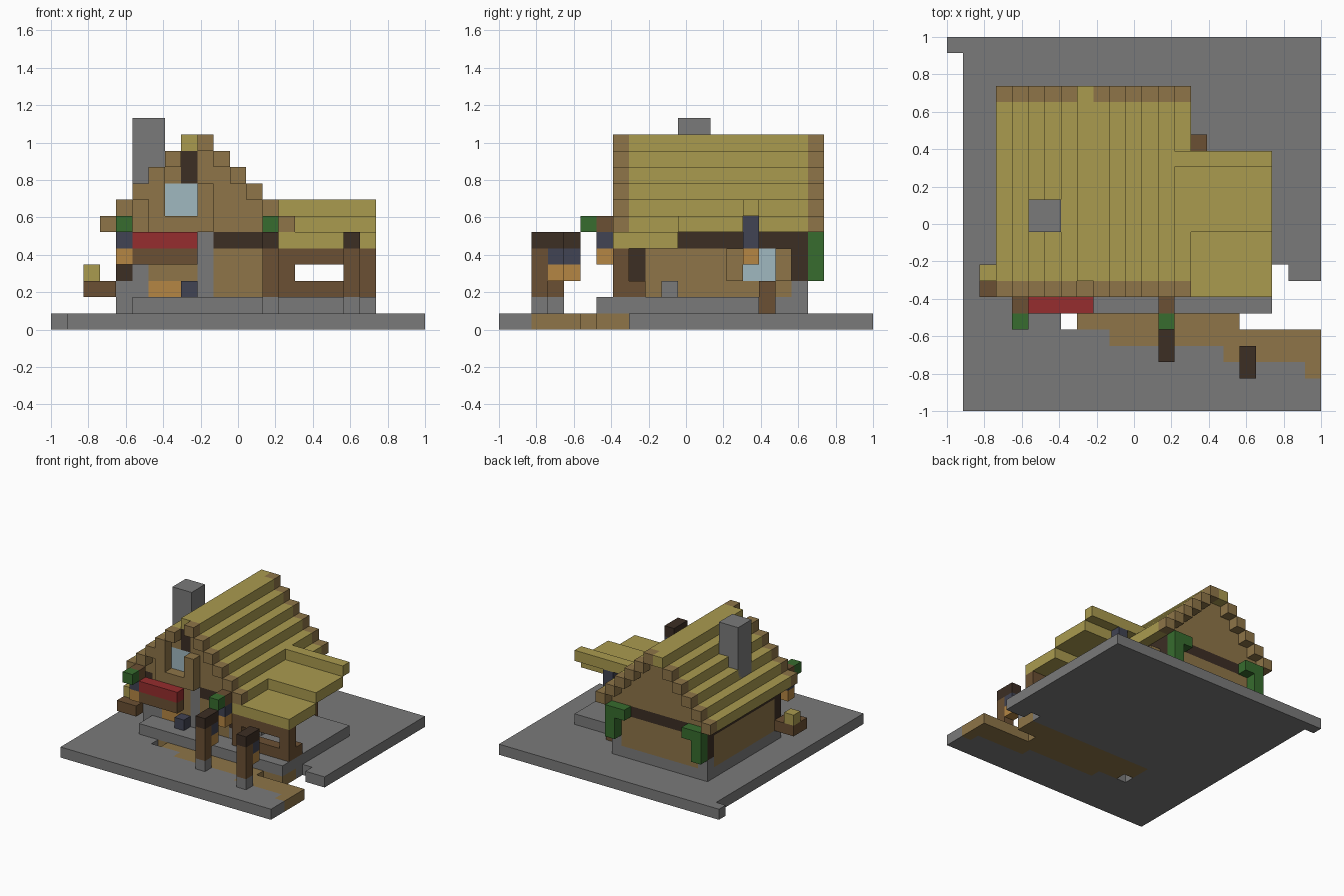
import bpy, bmesh

CELLS = 23
U = 2.0 / CELLS          # one block

if "Cube" in bpy.data.objects:
    bpy.data.objects.remove(bpy.data.objects["Cube"], do_unlink=True)


def material(name, r, g, b):
    def lin(c):
        c /= 255
        return c / 12.92 if c <= 0.04045 else ((c + 0.055) / 1.055) ** 2.4
    col = (lin(r), lin(g), lin(b), 1)
    m = bpy.data.materials.new(name)
    m.use_nodes = True
    m.diffuse_color = col
    m.node_tree.nodes["Principled BSDF"].inputs["Base Color"].default_value = col
    return m


STONE = material("stone grey", 122, 122, 122)
THATCH = material("thatch yellow", 170, 155, 79)
TAN = material("tan wood", 142, 117, 72)
BROWN = material("brown wood", 107, 80, 51)
DARK = material("dark wood", 60, 46, 36)
GREEN = material("leaf green", 55, 108, 46)
IRON = material("iron blue", 65, 67, 83)
RED = material("awning red", 150, 45, 46)
GLASS = material("pale glass", 160, 184, 192)
ORANGE = material("glow orange", 181, 134, 67)


def blocks(name, mat, *boxes):
    """One object made of boxes (x0, x1, y0, y1, z0, z1) counted in blocks."""
    bm = bmesh.new()
    for x0, x1, y0, y1, z0, z1 in boxes:
        cube = bmesh.ops.create_cube(bm, size=1)["verts"]
        for v in cube:
            v.co.x = (x1 if v.co.x > 0 else x0) * U - 1
            v.co.y = (y1 if v.co.y > 0 else y0) * U - 1
            v.co.z = (z1 if v.co.z > 0 else z0) * U
    me = bpy.data.meshes.new(name)
    bm.to_mesh(me)
    bm.free()
    me.materials.append(mat)
    ob = bpy.data.objects.new(name, me)
    bpy.context.collection.objects.link(ob)
    return ob


def cell(x, y, z, h=1):
    return (x, x + 1, y, y + 1, z, z + h)


def lantern(name, x, y, z, cap=1):
    blocks(name + "_glow", ORANGE, cell(x, y, z))
    blocks(name + "_cap", IRON, cell(x, y, z + 1, cap))


# Ground slab and winding path
blocks("ground", STONE,
       (1, 23, 0, 2, 0, 1), (1, 22, 2, 3, 0, 1), (1, 17, 3, 4, 0, 1),
       (1, 10, 4, 5, 0, 1), (1, 7, 5, 8, 0, 1), (1, 20, 8, 9, 0, 1),
       (21, 23, 8, 9, 0, 1), (1, 23, 9, 22, 0, 1), (0, 23, 22, 23, 0, 1))
blocks("path", TAN,
       (22, 23, 2, 3, 0, 1), (17, 23, 3, 4, 0, 1), (10, 23, 4, 5, 0, 1),
       (8, 18, 5, 6, 0, 1), (7, 20, 6, 8, 0, 1))

# Stone foundation
blocks("foundation", STONE,
       (5, 14, 6, 8, 1, 2), (4, 14, 8, 19, 1, 2), (14, 20, 6, 16, 1, 2))

# House corners and top beams
corners = [(x, y) for x in (4, 13) for y in (8, 18)]
blocks("corner_footings", STONE, *[cell(x, y, 2) for x, y in corners])
blocks("corner_posts", DARK, *[cell(x, y, 3, 2) for x, y in corners])
blocks("top_beams", DARK,
       (4, 5, 8, 19, 5, 6), (13, 14, 8, 19, 5, 6),
       (5, 13, 18, 19, 5, 6), (10, 13, 8, 9, 5, 6))

# Walls
blocks("left_wall", TAN, (4, 5, 9, 18, 2, 5))
blocks("back_wall", TAN, (5, 13, 18, 19, 2, 5))
blocks("right_wall", TAN,
       (13, 14, 9, 15, 2, 5), (13, 14, 15, 17, 2, 3), (13, 14, 17, 18, 2, 5))
blocks("right_window", GLASS, (13, 14, 15, 17, 3, 5))
blocks("right_window_frame", TAN, cell(14, 14, 3, 2), cell(14, 17, 3, 2))
blocks("front_wall", TAN, (10, 13, 8, 9, 2, 5), (6, 9, 8, 9, 3, 6), (5, 6, 8, 9, 4, 6))

# Forge in the front wall
blocks("forge_stone", STONE, cell(5, 8, 2, 2), cell(9, 8, 2, 4))
blocks("forge_fire", ORANGE, (6, 8, 8, 9, 2, 3))
blocks("anvil", IRON, cell(8, 7, 2))
blocks("awning", RED, (5, 9, 6, 7, 5, 6))
blocks("awning_board", BROWN, (5, 9, 6, 7, 4, 5))

# Gables, with a window in the front one
blocks("back_gable", TAN, *[(4 + k, 14 - k, 18, 19, 6 + k, 7 + k) for k in range(5)])
front = []
for k in range(5):
    gap = {1: (7, 9), 2: (7, 9), 3: (8, 9), 4: (8, 9)}.get(k, (9, 9))
    for a, b in ((4 + k, gap[0]), (gap[1], 14 - k)):
        if b > a:
            front.append((a, b, 8, 9, 6 + k, 7 + k))
blocks("front_gable", TAN, *front)
blocks("gable_window", GLASS, (7, 9, 8, 9, 7, 9))
blocks("gable_post", DARK, cell(8, 8, 9, 2))
blocks("gable_window_frame", TAN,
       (6, 10, 7, 8, 6, 7), cell(6, 7, 7, 2), cell(9, 7, 7, 2))

# Stepped main roof with wooden end trim
thatch, trim = [], []
for k in range(6):
    for x in (3 + k, 14 - k):
        ridge_gap = x == 8
        thatch.append((x, x + 1, 8, 20 if ridge_gap else 19, 6 + k, 7 + k))
        if not ridge_gap:
            trim += [cell(x, 7, 6 + k), cell(x, 19, 6 + k)]
blocks("main_roof", THATCH, *thatch)
blocks("roof_trim", TAN, *trim)
blocks("chimney", STONE, (5, 7, 11, 13, 2, 13))

# Side shed
blocks("shed_roof", THATCH,
       (14, 20, 7, 11, 5, 6), (15, 20, 11, 15, 6, 7), (14, 20, 15, 16, 7, 8))
blocks("shed_front", BROWN,
       (14, 20, 7, 8, 2, 3), (14, 20, 7, 8, 4, 5),
       cell(14, 7, 3), cell(19, 7, 3), cell(19, 8, 2))
blocks("shed_stone", STONE, cell(14, 10, 2))
lantern("shed_lantern", 16, 15, 4, 2)

# Planters and barrel
blocks("barrel", BROWN, cell(15, 16, 1, 2))
blocks("side_bench", BROWN, (2, 4, 7, 9, 2, 3))
blocks("hay_block", THATCH, cell(2, 8, 3))

# Eave brackets with leaves and lanterns
for side, x in (("right", 4), ("left", 13)):
    blocks(side + "_bracket", BROWN, cell(x, 6, 6))
    blocks(side + "_bracket_leaves", GREEN, cell(x, 5, 6))
    lantern(side + "_eave_lantern", x, 6, 4)

# Vines on the back corners
blocks("right_vine", GREEN, cell(4, 19, 3, 3), cell(5, 19, 5))
blocks("left_vine", GREEN, cell(13, 19, 3, 3), cell(12, 19, 5))

# Lamp posts along the path
for name, x, y in (("near_lamp", 18, 2), ("far_lamp", 13, 3)):
    blocks(name + "_foot", STONE, cell(x, y, 1))
    blocks(name + "_post", BROWN, cell(x, y, 2, 3))
    blocks(name + "_arm", DARK, (x, x + 1, y, y + 2, 5, 6))
    lantern(name, x, y + 1, 3)
